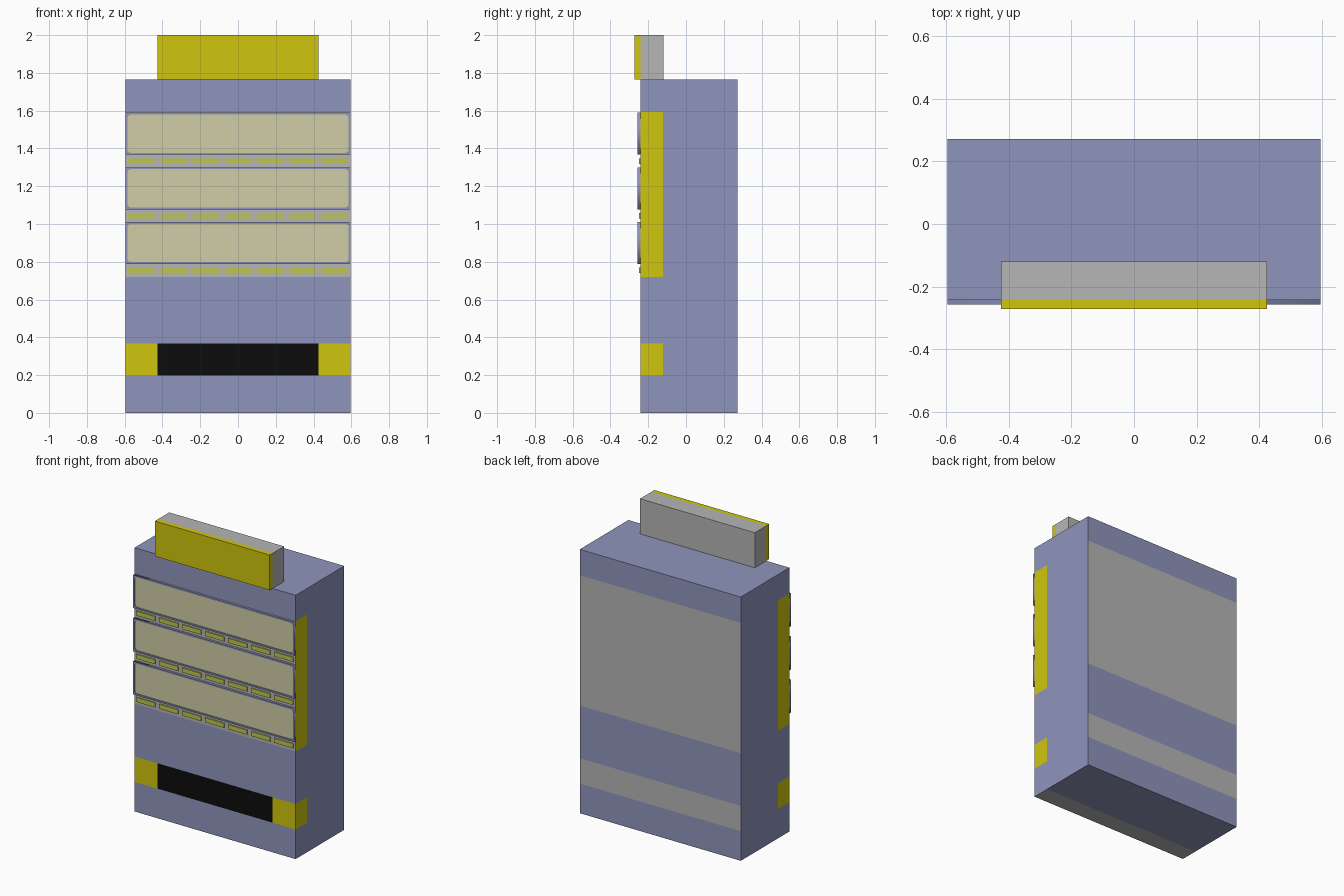
import bpy, bmesh, math
from mathutils import Vector

if "Cube" in bpy.data.objects:
    bpy.data.objects.remove(bpy.data.objects["Cube"])


def mat(name, hexcol):
    lin = []
    for i in (0, 2, 4):
        c = int(hexcol[i:i + 2], 16) / 255
        lin.append(c / 12.92 if c <= 0.04045 else ((c + 0.055) / 1.055) ** 2.4)
    m = bpy.data.materials.new(name)
    m.diffuse_color = (*lin, 1)
    m.use_nodes = True
    m.node_tree.nodes["Principled BSDF"].inputs["Base Color"].default_value = m.diffuse_color
    return m


BLUE = mat("slate_blue", "8F95BC")
YELLOW = mat("yellow", "D0C60E")
GREY = mat("grey", "B6B6B6")
CREAM = mat("cream", "D0CEA6")
LIME = mat("button_lime", "BEC650")
BLACK = mat("black", "0C0C0C")


def box(name, lo, hi, mats, cuts=(), rule=None):
    """Box from corner to corner, sliced at cuts (axis, value), coloured by rule."""
    bm = bmesh.new()
    bmesh.ops.create_cube(bm, size=1)
    for v in bm.verts:
        v.co = [(a + b) / 2 + c * (b - a) for a, b, c in zip(lo, hi, v.co)]
    for axis, value in cuts:
        n = Vector((0, 0, 0))
        n[axis] = 1
        bmesh.ops.bisect_plane(bm, geom=bm.verts[:] + bm.edges[:] + bm.faces[:],
                               plane_co=n * value, plane_no=n)
    bm.normal_update()
    if rule:
        for f in bm.faces:
            f.material_index = rule(f.calc_center_median(), f.normal)
    me = bpy.data.meshes.new(name)
    bm.to_mesh(me)
    bm.free()
    for m in mats:
        me.materials.append(m)
    ob = bpy.data.objects.new(name, me)
    bpy.context.collection.objects.link(ob)
    return ob


# Cabinet with painted bands
W, FRONT, BACK, STRIP = 0.596, -0.242, 0.272, -0.122


def cabinet_rule(c, n):
    display = 0.72 < c.z < 1.592
    slot = 0.198 < c.z < 0.368
    if n.z < -0.5:
        return 2 if c.y < STRIP else 0
    if n.z > 0.5 or not (display or slot):
        return 0
    if n.y > 0.5:
        return 2
    if abs(n.x) > 0.5:
        return 1 if c.y < STRIP else 0
    if display:
        return 2
    return 3 if abs(c.x) < 0.425 else 1


box("cabinet", (-W, FRONT, 0), (W, BACK, 1.765), (BLUE, YELLOW, GREY, BLACK),
    [(2, 0.198), (2, 0.368), (2, 0.72), (2, 1.592), (1, STRIP), (0, -0.425), (0, 0.425)],
    cabinet_rule)

# Sign on top with a yellow front layer
box("top_sign", (-0.425, -0.272, 1.765), (0.425, -0.12, 2.0), (YELLOW, GREY),
    [(1, -0.24)], lambda c, n: 1 if c.y > -0.239 else 0)


# Window frame: flat profile with a round-cornered hole
def frame(name, zc, w, h, border, r):
    cu = bpy.data.curves.new(name, 'CURVE')
    cu.dimensions = '2D'
    cu.fill_mode = 'BOTH'
    cu.extrude = 0.0078
    outer = [(-w, -h), (w, -h), (w, h), (-w, h)]
    inner = []
    iw, ih = w - border - r, h - border - r
    for k, (sx, sy) in enumerate([(1, 1), (-1, 1), (-1, -1), (1, -1)]):
        for s in range(4):
            a = math.pi / 2 * (k + s / 3)
            inner.append((sx * iw + r * math.cos(a), sy * ih + r * math.sin(a)))
    for pts in (outer, inner):
        sp = cu.splines.new('POLY')
        sp.points.add(len(pts) - 1)
        for p, (x, y) in zip(sp.points, pts):
            p.co = (x, y, 0, 1)
        sp.use_cyclic_u = True
    cu.materials.append(BLUE)
    ob = bpy.data.objects.new(name, cu)
    bpy.context.collection.objects.link(ob)
    ob.location = (0, FRONT - 0.0078, zc)
    ob.rotation_euler = (math.pi / 2, 0, 0)
    bpy.ops.object.select_all(action='DESELECT')
    ob.select_set(True)
    bpy.context.view_layer.objects.active = ob
    bpy.ops.object.convert(target='MESH')


# Three display rows: frame, window panel and seven buttons
for row in range(3):
    zc = 0.9 + row * 0.289
    frame(f"window_frame_{row}", zc, W, 0.111, 0.010, 0.018)
    box(f"window_panel_{row}", (-0.59, -0.252, zc - 0.105), (0.59, -0.243, zc + 0.105), (CREAM,))
    zb = zc - 0.145
    for i in range(7):
        x = (i - 3) * 0.1705
        box(f"button_{row}_{i}", (x - 0.07, -0.249, zb - 0.015), (x + 0.07, FRONT, zb + 0.015), (LIME,))
